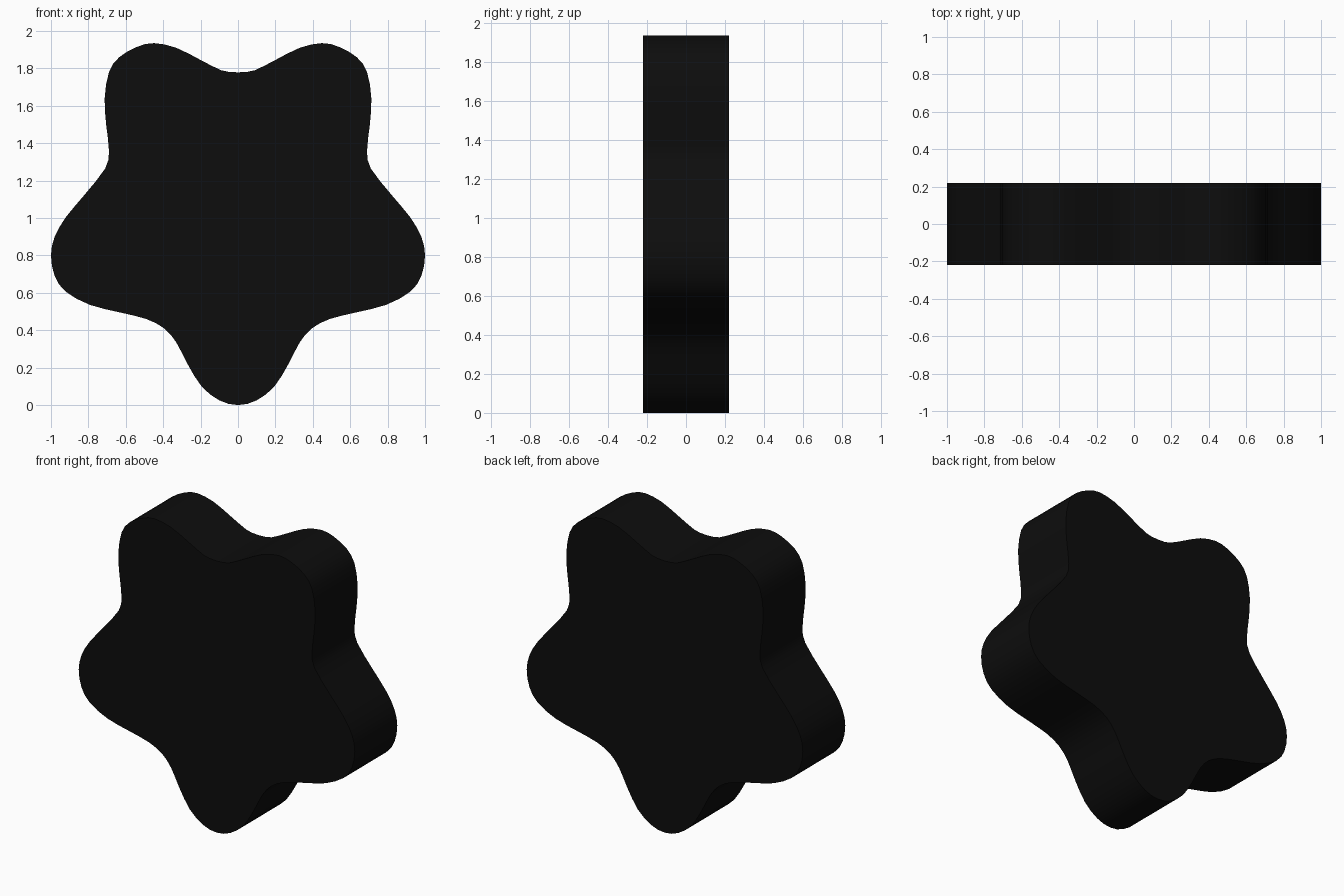
import bpy, bmesh
from mathutils import Vector

if "Cube" in bpy.data.objects:
    bpy.data.objects.remove(bpy.data.objects["Cube"])

HALF_DEPTH = 0.22

# Right half of the star outline (x, z), bottom lobe to top notch
right = [(0, 0), (0.10, 0.025), (0.195, 0.10), (0.27, 0.22), (0.33, 0.335), (0.395, 0.41),
         (0.49, 0.46), (0.63, 0.495), (0.79, 0.535), (0.92, 0.605), (0.98, 0.69), (1.0, 0.80),
         (0.98, 0.90), (0.92, 1.005), (0.82, 1.125), (0.71, 1.265), (0.69, 1.36), (0.705, 1.50),
         (0.713, 1.64), (0.69, 1.78), (0.635, 1.86), (0.54, 1.915), (0.45, 1.935),
         (0.33, 1.91), (0.20, 1.845), (0.09, 1.79), (0.02, 1.78)]
# Mirror for the left half, skipping the bottom point
outline = right + [(-x, z) for x, z in reversed(right[1:])]


def smooth_loop(points, steps=2):
    """Closed Catmull-Rom curve through the points."""
    pts = [Vector(p) for p in points]
    n, out = len(pts), []
    for i in range(n):
        a, b, c, d = (pts[(i + k) % n] for k in (-1, 0, 1, 2))
        for s in range(steps):
            t = s / steps
            out.append(0.5 * (2 * b + (c - a) * t + (2 * a - 5 * b + 4 * c - d) * t**2
                              + (3 * b - a - 3 * c + d) * t**3))
    return out


# Rounded star slab, extruded front to back
bm = bmesh.new()
face = bm.faces.new([bm.verts.new((p.x, -HALF_DEPTH, p.y)) for p in smooth_loop(outline)])
ext = bmesh.ops.extrude_face_region(bm, geom=[face], use_keep_orig=True)
verts = [g for g in ext["geom"] if isinstance(g, bmesh.types.BMVert)]
bmesh.ops.translate(bm, verts=verts, vec=(0, 2 * HALF_DEPTH, 0))
bmesh.ops.recalc_face_normals(bm, faces=bm.faces)
mesh = bpy.data.meshes.new("star_body")
bm.to_mesh(mesh)
bm.free()
star = bpy.data.objects.new("star_body", mesh)
bpy.context.collection.objects.link(star)

# Near-black finish
black = bpy.data.materials.new("black")
black.diffuse_color = (0.004, 0.004, 0.004, 1)
black.use_nodes = True
black.node_tree.nodes["Principled BSDF"].inputs["Base Color"].default_value = black.diffuse_color
mesh.materials.append(black)

bpy.context.view_layer.objects.active = star
star.select_set(True)
bpy.ops.object.shade_smooth_by_angle()
